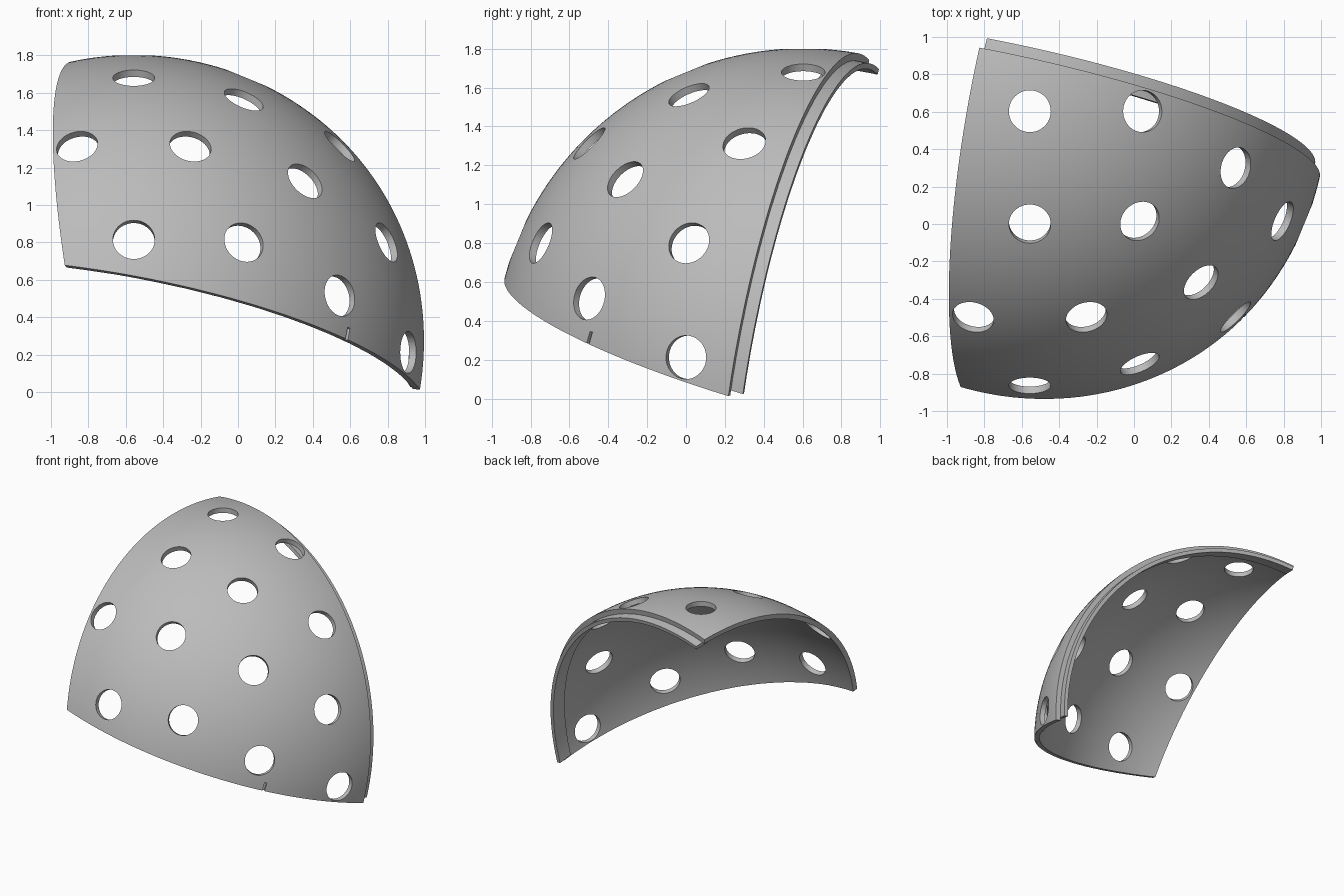
import bpy, bmesh, math
from itertools import permutations, product
from mathutils import Vector, Matrix

cube = bpy.data.objects.get("Cube")
if cube:
    bpy.data.objects.remove(cube)

CENTER = Vector((-0.557, 0.603, 0.212))
RADIUS, WALL = 1.59, 0.04
# Corners of the spherical triangle, seen from the ball's centre
TOP = Vector((-0.27, 0.34, 1.53))
LEFT = Vector((-0.373, -1.49, 0.47))
RIGHT = Vector((1.53, -0.385, -0.2))
# Inward normals of the three cutting planes
SIDE = TOP.cross(LEFT).normalized()
BASE = LEFT.cross(RIGHT).normalized()
BACK = RIGHT.cross(TOP).normalized()

grey = bpy.data.materials.new("plain_grey")
grey.use_nodes = True
grey.diffuse_color = (0.5, 0.5, 0.5, 1)
grey.node_tree.nodes["Principled BSDF"].inputs["Base Color"].default_value = (0.5, 0.5, 0.5, 1)


def make_object(name, bm):
    mesh = bpy.data.meshes.new(name)
    bm.to_mesh(mesh)
    bm.free()
    obj = bpy.data.objects.new(name, mesh)
    obj.location = CENTER
    mesh.materials.append(grey)
    bpy.context.collection.objects.link(obj)
    return obj


def apply_modifier(obj, mod):
    bpy.context.view_layer.objects.active = obj
    bpy.ops.object.modifier_apply(modifier=mod.name)


def sphere_patch(name, radius, thickness, cuts):
    """Part of a sphere kept on the inner side of each (normal, offset) plane."""
    bm = bmesh.new()
    bmesh.ops.create_icosphere(bm, subdivisions=6, radius=radius)
    for normal, offset in cuts:
        bmesh.ops.bisect_plane(bm, geom=bm.verts[:] + bm.edges[:] + bm.faces[:],
                               plane_co=normal * offset, plane_no=normal, clear_inner=True)
    bmesh.ops.remove_doubles(bm, verts=bm.verts, dist=0.002)
    obj = make_object(name, bm)
    mod = obj.modifiers.new("wall", "SOLIDIFY")
    mod.thickness, mod.offset = thickness, -1
    apply_modifier(obj, mod)
    return obj


# Shell and the joining lip tucked under its back edge
shell = sphere_patch("shell", RADIUS, WALL, [(SIDE, 0), (BASE, 0), (BACK, 0)])
lip = sphere_patch("joining_lip", RADIUS - WALL + 0.001, 0.03,
                   [(SIDE, 0.02), (BASE, 0.025), (BACK, -0.065), (-BACK, -0.05)])

# Hole directions: cube-symmetric families, keeping those on this piece
families = [(0, 0, 1), (0, 0.38, 0.925), (0.37, 0.37, 0.85), (0.19, 0.69, 0.69), (1, 1, 1)]
directions = set()
for family in families:
    for order in permutations(family):
        for signs in product((-1, 1), repeat=3):
            d = Vector([a * s for a, s in zip(order, signs)]).normalized()
            if all(d.dot(n) > 0.04 for n in (SIDE, BASE, BACK)):
                directions.add(tuple(round(c, 4) + 0.0 for c in d))

cutter_mesh = bmesh.new()
for direction in sorted(directions):
    d = Vector(direction)
    matrix = Matrix.Translation(d * RADIUS) @ d.to_track_quat("Z", "Y").to_matrix().to_4x4()
    bmesh.ops.create_cone(cutter_mesh, cap_ends=True, segments=48, radius1=0.112,
                          radius2=0.112, depth=0.4, matrix=matrix)

# Small alignment notch in the lower edge
notch = Vector((1.135, -1.1, 0.08))
notch = (notch - BASE * notch.dot(BASE)).normalized()
frame = Matrix((notch.cross(BASE), notch, BASE)).transposed().to_4x4()
bmesh.ops.create_cube(cutter_mesh, size=1, matrix=Matrix.Translation(notch * RADIUS) @ frame
                      @ Matrix.Diagonal((0.018, 0.04, 0.13, 1)))

cutter = make_object("hole_cutter", cutter_mesh)
cutter.hide_render = True
mod = shell.modifiers.new("holes", "BOOLEAN")
mod.operation, mod.object, mod.solver = "DIFFERENCE", cutter, "EXACT"
apply_modifier(shell, mod)
bpy.data.objects.remove(cutter)

# Smooth surfaces with crisp rims
for obj in (shell, lip):
    bpy.ops.object.select_all(action="DESELECT")
    obj.select_set(True)
    bpy.context.view_layer.objects.active = obj
    bpy.ops.object.shade_smooth_by_angle(angle=math.radians(30))
